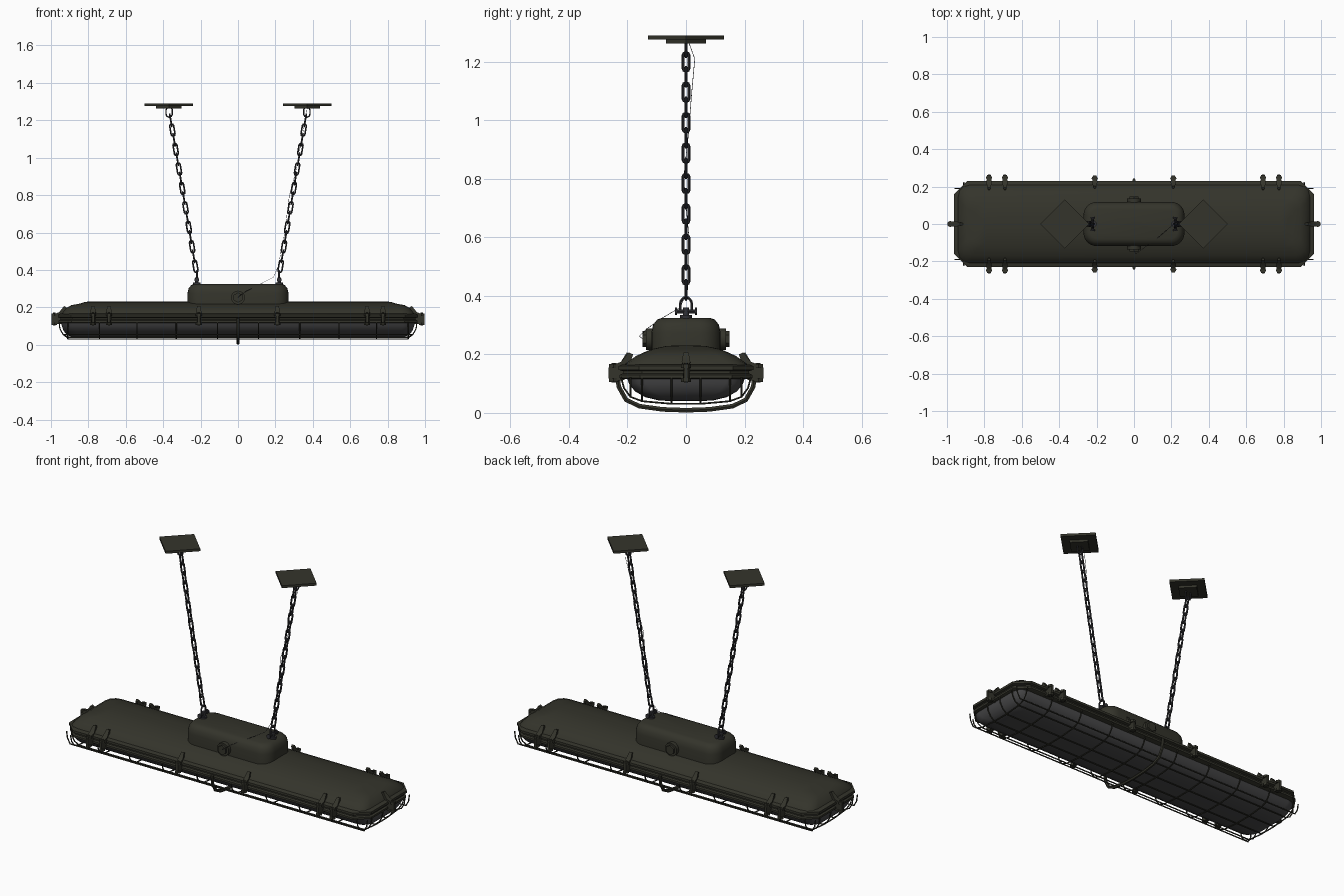
import bpy, bmesh, math
from mathutils import Vector, Matrix

cube = bpy.data.objects.get("Cube")
if cube:
    bpy.data.objects.remove(cube, do_unlink=True)


def material(name, rgb):
    m = bpy.data.materials.new(name)
    m.use_nodes = True
    m.diffuse_color = (*rgb, 1)
    bsdf = m.node_tree.nodes["Principled BSDF"]
    bsdf.inputs["Base Color"].default_value = (*rgb, 1)
    bsdf.inputs["Roughness"].default_value = 0.7
    return m


OLIVE = material("olive paint", (0.034, 0.034, 0.024))
SMOKE = material("smoked diffuser", (0.065, 0.065, 0.067))
STEEL = material("dark steel", (0.032, 0.032, 0.037))
built = []


def finish(name, bm, mat):
    bmesh.ops.recalc_face_normals(bm, faces=bm.faces)
    me = bpy.data.meshes.new(name)
    bm.to_mesh(me)
    bm.free()
    me.materials.append(mat)
    ob = bpy.data.objects.new(name, me)
    bpy.context.collection.objects.link(ob)
    built.append(ob)
    return ob


def outline(hx, hy, cut, z, steps=1):
    """Rectangle with chamfered (steps=1) or rounded corners."""
    pts = []
    for k, (sx, sy) in enumerate([(1, 1), (-1, 1), (-1, -1), (1, -1)]):
        for i in range(steps + 1):
            a = math.pi / 2 * (k + i / steps)
            pts.append((sx * (hx - cut) + cut * math.cos(a),
                        sy * (hy - cut) + cut * math.sin(a), z))
    return pts


def loft(name, rings, mat, steps=1):
    bm = bmesh.new()
    loops = [[bm.verts.new(p) for p in outline(*r, steps)] for r in rings]
    for a, b in zip(loops, loops[1:]):
        for i in range(len(a)):
            j = (i + 1) % len(a)
            bm.faces.new((a[i], a[j], b[j], b[i]))
    bm.faces.new(loops[0])
    bm.faces.new(loops[-1])
    return finish(name, bm, mat)


def tube(name, paths, radius, mat, cyclic=False):
    cu = bpy.data.curves.new(name, "CURVE")
    cu.dimensions = "3D"
    cu.bevel_depth = radius
    cu.bevel_resolution = 1
    cu.use_fill_caps = True
    for path in paths:
        sp = cu.splines.new("POLY")
        sp.points.add(len(path) - 1)
        for p, co in zip(sp.points, path):
            p.co = (*co, 1)
        sp.use_cyclic_u = cyclic
    temp = bpy.data.objects.new(name + " path", cu)
    me = bpy.data.meshes.new_from_object(temp)
    bpy.data.objects.remove(temp)
    me.materials.clear()
    me.materials.append(mat)
    ob = bpy.data.objects.new(name, me)
    bpy.context.collection.objects.link(ob)
    built.append(ob)
    return ob


def drum(bm, r, depth, centre, axis="Z", sides=12, base=Matrix()):
    rot = Matrix.Rotation(math.pi / 2, 4, "X") if axis == "Y" else Matrix()
    bmesh.ops.create_cone(bm, cap_ends=True, segments=sides, radius1=r, radius2=r,
                          depth=depth, matrix=base @ Matrix.Translation(centre) @ rot)


def link_path(length, width, steps=4):
    """Stadium in the local xz plane."""
    r, h = width / 2, length / 2 - width / 2
    return [Vector((r * math.cos(a), 0, r * math.sin(a) + (h if s == 0 else -h)))
            for s in (0, 1)
            for a in [math.pi * (s + i / steps) for i in range(steps + 1)]]


# Housing shell with a low crowned roof, clamping flange and gasket
loft("housing", [(.945, .212, .065, .155), (.94, .208, .065, .168), (.92, .17, .06, .195),
                 (.89, .132, .05, .212), (.85, .112, .045, .219), (.82, .07, .035, .228),
                 (.80, .03, .02, .231)], OLIVE, 3)
loft("upper_flange", [(.95, .218, .065, .143), (.962, .23, .07, .147),
                      (.962, .23, .07, .16), (.95, .218, .065, .166)], OLIVE)
loft("gasket", [(.95, .216, .065, .13), (.95, .216, .065, .145)], OLIVE)
loft("lower_flange", [(.95, .218, .065, .115), (.96, .227, .07, .119),
                      (.96, .227, .07, .13), (.95, .218, .065, .134)], OLIVE)

# Diffuser bowl
loft("diffuser", [(.945, .203, .06, .125), (.942, .195, .06, .1), (.932, .175, .06, .074),
                  (.917, .14, .06, .054), (.89, .095, .05, .043), (.85, .05, .03, .04)], SMOKE, 3)

# Wire guard
HALF = [(.222, .122), (.212, .085), (.19, .055), (.15, .04), (.05, .031)]
section = [(-y, z) for y, z in HALF] + HALF[::-1]
ribs = [[(s * x, y, z) for y, z in section] for x in (.11, .33, .54, .74, .91) for s in (-1, 1)]
tube("guard_ribs", ribs, .0035, OLIVE)
rails = []
for y, z in ((.19, .055), (.15, .04), (.05, .031)):
    end = [(.957, .122), (.952, .085), (.935, .055), (.905, z)]
    for s in (-1, 1):
        rails.append([(-x, s * y, h) for x, h in end] + [(x, s * y, h) for x, h in end[::-1]])
tube("guard_rails", rails, .0035, OLIVE)
strap_half = [(.235, .14), (.23, .09), (.205, .045), (.16, .023), (.08, .012)]
strap = [(-y, z) for y, z in strap_half] + [(0, .009)] + strap_half[::-1]
tube("guard_centre_strap", [[(0, y, z) for y, z in strap]], .009, OLIVE)

# Clamps: a leaf-shaped fin and a bolt with two nuts, standing out along a direction
FIN = [(-.045, .2), (-.03, .207), (-.005, .175), (.02, .165), (.038, .155),
       (.038, .118), (.02, .108), (-.015, .112), (-.03, .15)]


def clamp(bm, x, y, angle, reach=1.0):
    base = Matrix.Translation((x, y, 0)) @ Matrix.Rotation(angle, 4, "Z")
    a, b = [[bm.verts.new(base @ Vector((u * reach, side * (.016 - abs(u) * .25), z)))
             for u, z in FIN] for side in (-1, 1)]
    bm.faces.new(a)
    bm.faces.new(b[::-1])
    for i in range(len(a)):
        j = (i + 1) % len(a)
        bm.faces.new((a[i], b[i], b[j], a[j]))
    bolt = .022 * reach
    drum(bm, .006, .068, (bolt, 0, .137), sides=8, base=base)
    for z in (.112, .16):
        drum(bm, .017, .013, (bolt, 0, z), sides=6, base=base)


bm = bmesh.new()
for s in (-1, 1):
    for x, reach in ((.21, .8), (.69, 1), (.775, 1)):
        for side in (-1, 1):
            clamp(bm, side * x, s * .226, s * math.pi / 2, reach)
    clamp(bm, s * .96, 0, 0 if s > 0 else math.pi)
finish("clamps", bm, OLIVE)

# Junction box with a cable gland on each long side
loft("junction_box", [(.27, .118, .07, .205), (.27, .118, .07, .275), (.264, .112, .065, .302),
                      (.25, .098, .055, .319), (.232, .08, .04, .325)], OLIVE, 6)
bm = bmesh.new()
for s in (-1, 1):
    drum(bm, .037, .03, (0, s * .122, .252), "Y", 16)
    drum(bm, .027, .02, (0, s * .138, .252), "Y", 6)
finish("cable_glands", bm, OLIVE)

# Suspension: eye bolt, shackle, chain and ceiling plate on each side
PITCH, LINKS = .052, 16
for s, side in ((1, "left"), (-1, "right")):
    bm = bmesh.new()
    drum(bm, .02, .012, (s * .22, 0, .328))
    drum(bm, .01, .04, (s * .22, 0, .34))
    drum(bm, .007, .075, (s * .22, 0, .347), "Y", 8)
    for y in (-.034, .034):
        drum(bm, .013, .008, (s * .22, y, .347), "Y", 6)
    finish(side + "_eye_bolt", bm, STEEL)
    arch = [(s * .22, .02 * math.cos(a), .37 + .025 * math.sin(a))
            for a in [math.pi * i / 8 for i in range(9)]]
    arch = [(s * .22, .02, .347)] + arch + [(s * .22, -.02, .347)]
    tube(side + "_shackle", [arch], .005, STEEL)

    start, lean = Vector((s * .228, 0, .42)), Vector((s * .14, 0, .83)).normalized()
    up = Matrix.Rotation(math.atan2(lean.x, lean.z), 3, "Y")
    paths = []
    for i in range(LINKS):
        turn = up @ Matrix.Rotation(math.pi / 2 * (i % 2), 3, "Z")
        centre = start + lean * (PITCH * i / lean.z)
        paths.append([turn @ p + centre for p in link_path(.066, .021)])
    tube(side + "_chain", paths, .005, STEEL, cyclic=True)

    loop = [p + Vector((s * .368, 0, 1.244)) for p in link_path(.055, .034)]
    tube(side + "_ceiling_hook", [loop], .0045, STEEL, cyclic=True)
    bm = bmesh.new()
    for r, depth, z in ((.13, .014, 1.283), (.068, .014, 1.27)):
        drum(bm, r, depth, (s * .37, 0, z), sides=4)
    finish(side + "_ceiling_plate", bm, OLIVE)

# Thin supply cable hanging beside the left chain into the front gland
cable = [(.37, .01, 1.265), (.362, .03, 1.21), (.34, .02, 1.1), (.315, .008, .95),
         (.275, -.008, .8), (.25, .01, .6), (.215, .005, .42), (.19, -.02, .36),
         (.12, -.08, .325), (.05, -.13, .29), (.01, -.16, .262), (0, -.145, .252)]
tube("supply_cable", [cable], .001, STEEL)

# Smooth shading with sharp edges kept
bpy.ops.object.select_all(action="DESELECT")
for ob in built:
    ob.select_set(True)
bpy.context.view_layer.objects.active = built[0]
bpy.ops.object.shade_smooth_by_angle(angle=math.radians(35))
